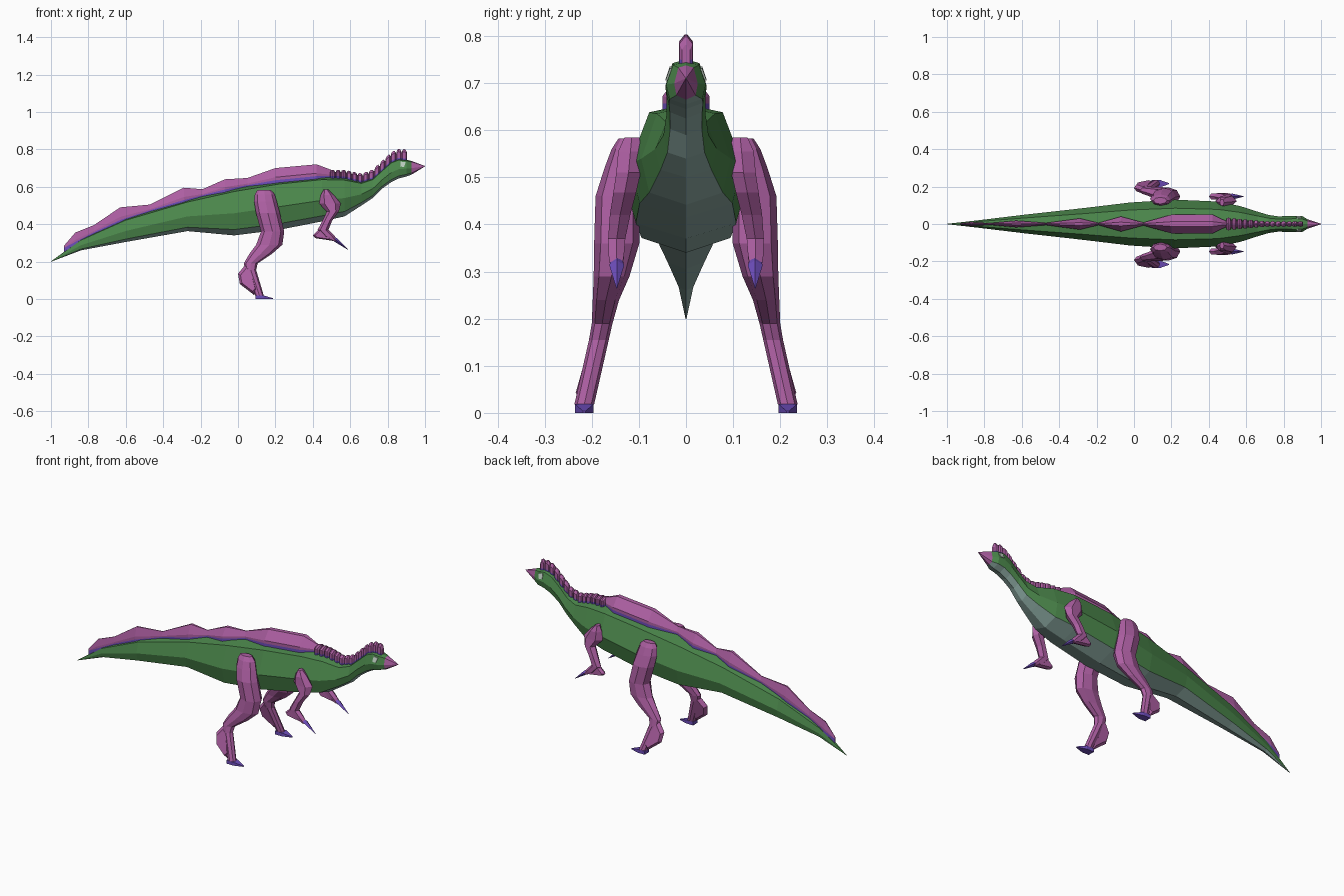
import bpy, bmesh, math

if "Cube" in bpy.data.objects:
    bpy.data.objects.remove(bpy.data.objects["Cube"])


def material(name, rgb):
    m = bpy.data.materials.new(name)
    m.diffuse_color = (*rgb, 1)
    m.use_nodes = True
    m.node_tree.nodes["Principled BSDF"].inputs["Base Color"].default_value = m.diffuse_color
    return m


GREEN = material("green hide", (0.07, 0.24, 0.07))
PLUM = material("plum", (0.42, 0.115, 0.365))
VIOLET = material("violet claw", (0.155, 0.075, 0.50))
GREY = material("grey belly", (0.29, 0.44, 0.40))
PALE = material("pale eye", (0.50, 0.60, 0.52))


def loft(name, rings, mats, rule=None):
    """Skin a row of equal rings, cap both ends, colour faces by rule(centre, column)."""
    bm = bmesh.new()
    rows = [[bm.verts.new(p) for p in r] for r in rings]
    n = len(rows[0])
    for a, b in zip(rows, rows[1:]):
        for i in range(n):
            j = (i + 1) % n
            f = bm.faces.new((a[i], a[j], b[j], b[i]))
            if rule:
                f.material_index = rule(f.calc_center_median(), i)
    bm.faces.new(rows[0])
    bm.faces.new(rows[-1])
    bmesh.ops.remove_doubles(bm, verts=bm.verts, dist=0.0004)
    bmesh.ops.recalc_face_normals(bm, faces=bm.faces)
    me = bpy.data.meshes.new(name)
    bm.to_mesh(me)
    bm.free()
    for m in mats:
        me.materials.append(m)
    ob = bpy.data.objects.new(name, me)
    bpy.context.collection.objects.link(ob)
    return ob


def limb(name, rows, side, sides=8):
    """Limb from level rings: z, x centre, x radius, y centre, y radius."""
    rings = []
    for z, x, rx, y, ry in rows:
        rings.append([(x + rx * math.cos(k * math.tau / sides),
                       side * (y + ry * math.sin(k * math.tau / sides)), z)
                      for k in range(sides)])
    loft(name, rings, [PLUM])


def fin(name, outline, y_at, half, side):
    """Flat plate with an (x, z) outline, tapered towards its rim."""
    cx = sum(p[0] for p in outline) / len(outline)
    cz = sum(p[1] for p in outline) / len(outline)
    rings = []
    for off, s in ((-half, 0.75), (0, 1.0), (half, 0.75)):
        rings.append([(cx + (x - cx) * s, side * (y_at(z) + off), cz + (z - cz) * s)
                      for x, z in outline])
    loft(name, rings, [PLUM])


# Body: x, top, bottom, half width
STATIONS = [
    (-1.0, .201, .199, .001), (-.84, .318, .26, .019), (-.6, .43, .305, .048),
    (-.27, .53, .363, .085), (-.02, .592, .34, .115), (.22, .633, .37, .13),
    (.45, .655, .415, .12), (.57, .65, .442, .095), (.66, .627, .50, .066),
    (.72, .645, .54, .048), (.77, .69, .59, .041), (.82, .735, .625, .042),
    (.86, .75, .645, .044), (.90, .745, .655, .042), (.928, .738, .665, .025),
    (1.0, .711, .709, .001)]
HALF = [(0, 1), (.65, .93), (1, .47), (.82, .125), (0, 0)]
SECTION = HALF + [(-w, t) for w, t in HALF[-2:0:-1]]
rings = [[(x, w * f, zb + (zt - zb) * t) for f, t in SECTION]
         for x, zt, zb, w in STATIONS]


def body_colour(c, col):
    if c.x > .93:
        return 2                                  # beak
    return 1 if col in (3, 4) else 0              # underside strip


loft("body", rings, [GREEN, GREY, PLUM], body_colour)


# Back crest: x, base, top, half width; shoulder is the height share of the upright side
def crest(name, stations, shoulder, ridge):
    rings = []
    for x, base, top, w in stations:
        h = top - base
        low = base + min(.005, .2 * h)
        mid = base + max(min(.007, .25 * h), shoulder * h)
        half = [(w, base - .02), (w, low), (w, mid), (w * ridge, top)]
        rings.append([(x, y, z) for y, z in half] + [(x, -y, z) for y, z in half[::-1]])
    loft(name, rings, [PLUM, VIOLET], lambda c, col: 1 if col in (0, 6, 7) else 0)


crest("back_crest", [
    (-.93, .27, .285, .003), (-.87, .30, .355, .010), (-.77, .352, .395, .005),
    (-.63, .417, .49, .018), (-.47, .47, .505, .006), (-.29, .524, .595, .030),
    (-.19, .55, .587, .006), (-.07, .58, .64, .040), (.05, .604, .647, .008),
    (.20, .63, .70, .050), (.42, .652, .72, .050), (.50, .653, .69, .012)], .3, .25)


def back_height(x):
    for a, b in zip(STATIONS, STATIONS[1:]):
        if a[0] <= x <= b[0]:
            return a[1] + (b[1] - a[1]) * (x - a[0]) / (b[0] - a[0])


# Row of blunt knobs along neck and head
knobs = []
COUNT = 14
for k in range(COUNT):
    x0 = .492 + k * .0295
    h = .038 + .017 * k / (COUNT - 1)
    w = max(.015, .034 - .003 * k)
    for dx, s, ws in ((0, .62, .5), (.004, .9, .85), (.012, 1, 1), (.022, .95, .95),
                      (.028, .68, .55)):
        z = back_height(x0 + dx)
        knobs.append((x0 + dx, z, z + h * s, w * ws))
crest("neck_knobs", knobs, .72, .2)

# Paired parts
for side, tag in ((-1, "right"), (1, "left")):
    limb("hind_leg_" + tag, [
        (.583, .14, .036, .125, .018), (.56, .143, .053, .128, .030),
        (.52, .147, .061, .136, .037), (.46, .16, .064, .145, .047),
        (.36, .185, .062, .147, .048), (.29, .167, .07, .158, .038),
        (.24, .12, .06, .170, .028), (.19, .068, .037, .178, .022),
        (.155, .068, .029, .185, .021), (.018, .115, .023, .216, .021)], side)
    fin("heel_fin_" + tag,
        [(.045, .19), (0, .135), (.01, .08), (.085, .022), (.105, .04), (.075, .15)],
        lambda z: .181 + (.19 - z) * .21, .018, side)
    # Foot: low block that narrows to a toe
    foot = []
    for x, w, h in ((.093, .02, .019), (.137, .02, .019), (.187, .003, .004)):
        foot.append([(x, side * .216 - w, 0), (x, side * .216 + w, 0),
                     (x, side * .216 + w, h), (x, side * .216 - w, h)])
    loft("foot_" + tag, foot, [VIOLET])

    limb("arm_" + tag, [
        (.585, .47, .012, .115, .018), (.555, .478, .036, .118, .03),
        (.51, .492, .058, .122, .03), (.468, .507, .032, .13, .028),
        (.42, .478, .026, .14, .025), (.37, .455, .029, .147, .021),
        (.335, .487, .031, .148, .019), (.31, .518, .012, .148, .014)], side, 6)
    fin("wrist_fin_" + tag,
        [(.44, .378), (.40, .34), (.415, .325), (.515, .31), (.48, .36)],
        lambda z: .147, .015, side)
    # Hand claw
    claw = []
    for x, z, w, h in ((.50, .332, .008, .005), (.525, .314, .016, .010),
                       (.587, .265, .001, .001)):
        y = side * .147
        claw.append([(x, y - w, z), (x - h * .6, y, z - h), (x, y + w, z),
                     (x + h * .6, y, z + h)])
    loft("hand_claw_" + tag, claw, [VIOLET])

    # Eye plate lying on the side of the head
    eye = [[(x, side * (y + d), z) for x, y, z in
            ((.867, .0405, .708), (.888, .0405, .706), (.896, .0315, .731),
             (.870, .0315, .735))] for d in (-.004, .003)]
    loft("eye_" + tag, eye, [PALE])
